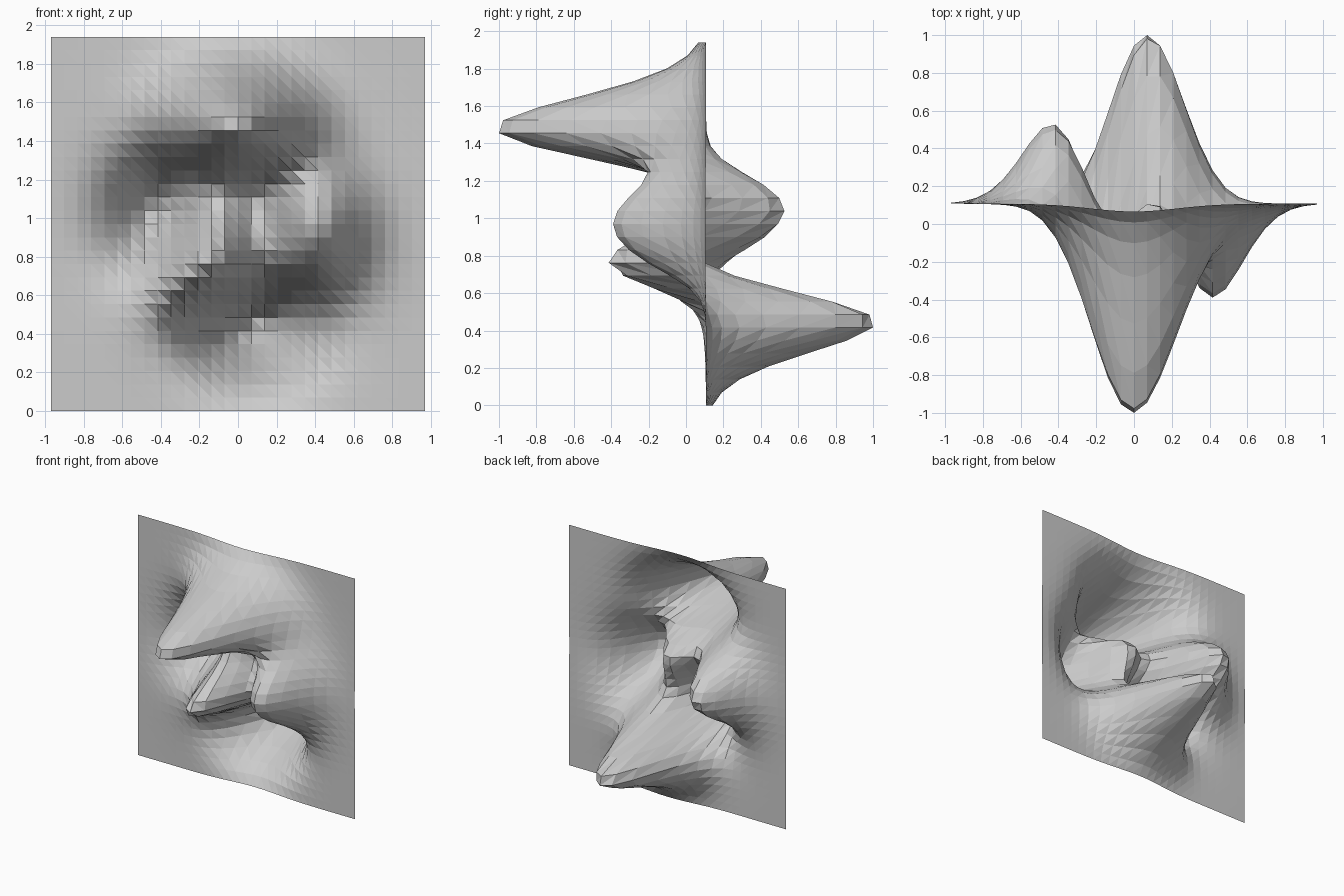
import bpy, bmesh
from math import exp

if "Cube" in bpy.data.objects:
    bpy.data.objects.remove(bpy.data.objects["Cube"])

SEGMENTS = 28      # grid cells per side
SIDE = 1.94        # width and height of the sheet
DEPTH = 2.0        # total relief front to back


def relief(u, v):
    """Sum of scaled Gaussians giving three bumps and three hollows."""
    return (3 * (1 - u) ** 2 * exp(-u * u - (v + 1) ** 2)
            - 10 * (u / 5 - u ** 3 - v ** 5) * exp(-u * u - v * v)
            - exp(-(u + 1) ** 2 - v * v) / 3)


# Sample the relief over u, v in -3..3 and fit it to the wanted depth
steps = [-3 + 6 * i / SEGMENTS for i in range(SEGMENTS + 1)]
heights = [[relief(u, v) for u in steps] for v in steps]
low, high = min(map(min, heights)), max(map(max, heights))
k = DEPTH / (high - low)
mid = (high + low) / 2

# Upright sheet: bumps push towards the front (-y)
bm = bmesh.new()
grid = [[bm.verts.new((u * SIDE / 6, (mid - h) * k, (v + 3) * SIDE / 6))
         for u, h in zip(steps, row)] for v, row in zip(steps, heights)]

# Two flat triangles per cell
for j in range(SEGMENTS):
    for i in range(SEGMENTS):
        a, b = grid[j][i], grid[j][i + 1]
        c, d = grid[j + 1][i + 1], grid[j + 1][i]
        bm.faces.new((a, b, d))
        bm.faces.new((b, c, d))

mesh = bpy.data.meshes.new("relief_sheet")
bm.to_mesh(mesh)
bm.free()
sheet = bpy.data.objects.new("relief_sheet", mesh)
bpy.context.collection.objects.link(sheet)
